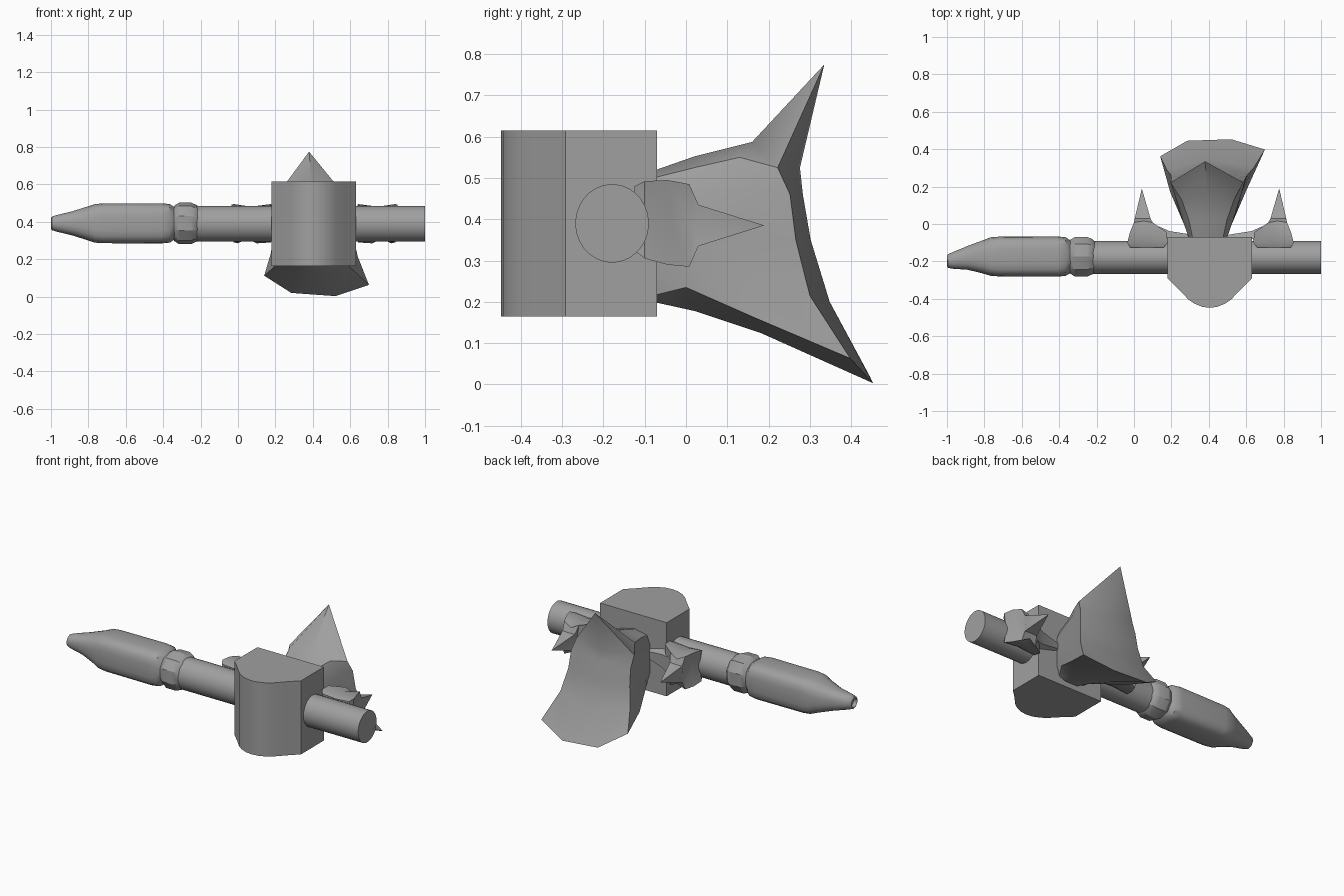
import bpy, bmesh, math

if "Cube" in bpy.data.objects:
    bpy.data.objects.remove(bpy.data.objects["Cube"])

grey = bpy.data.materials.new("stone grey")
grey.diffuse_color = (0.35, 0.35, 0.35, 1)
grey.use_nodes = True
grey.node_tree.nodes["Principled BSDF"].inputs["Base Color"].default_value = grey.diffuse_color


def finish(bm, name, angle):
    bmesh.ops.remove_doubles(bm, verts=bm.verts, dist=0.0005)
    bmesh.ops.recalc_face_normals(bm, faces=bm.faces)
    me = bpy.data.meshes.new(name)
    bm.to_mesh(me)
    bm.free()
    me.materials.append(grey)
    ob = bpy.data.objects.new(name, me)
    bpy.context.collection.objects.link(ob)
    bpy.ops.object.select_all(action='DESELECT')
    ob.select_set(True)
    bpy.context.view_layer.objects.active = ob
    if angle:
        bpy.ops.object.shade_smooth_by_angle(angle=math.radians(angle))
    return ob


def skin(bm, rings, cap_start=True, cap_end=True):
    """Bridge rings of equal point count into a tube."""
    vs = [[bm.verts.new(p) for p in r] for r in rings]
    n = len(rings[0])
    for a, b in zip(vs, vs[1:]):
        for i in range(n):
            j = (i + 1) % n
            bm.faces.new((a[i], a[j], b[j], b[i]))
    if cap_start:
        bm.faces.new(vs[0])
    if cap_end:
        bm.faces.new(vs[-1])
    return vs


def x_ring(x, cy, cz, ry, rz, sides, power=1.0):
    """Superellipse ring across the x axis; lower power is squarer."""
    pts = []
    for i in range(sides):
        a = 2 * math.pi * (i + 0.5) / sides
        c, s = math.cos(a), math.sin(a)
        pts.append((x, cy + ry * math.copysign(abs(c) ** power, c),
                    cz + rz * math.copysign(abs(s) ** power, s)))
    return pts


# Shaft
bm = bmesh.new()
skin(bm, [x_ring(x, -0.179, 0.39, 0.089, 0.095, 32) for x in (-0.22, 1.0)])
finish(bm, "shaft", 35)

# Grip: squarish, tapering to a hollow tip
bm = bmesh.new()
grip = [(-0.33, -0.175, 0.085, 1), (-0.35, -0.175, 0.094, 0.8),
        (-0.365, -0.174, 0.104, 0.6), (-0.41, -0.174, 0.108, 0.55),
        (-0.72, -0.174, 0.107, 0.55), (-0.765, -0.174, 0.104, 0.6),
        (-0.81, -0.176, 0.089, 0.7), (-0.89, -0.181, 0.064, 0.8),
        (-0.965, -0.194, 0.046, 0.9), (-0.995, -0.198, 0.037, 1),
        (-1.0, -0.198, 0.028, 1), (-0.98, -0.198, 0.019, 1)]
skin(bm, [x_ring(x, y, 0.392, r, r, 20, p) for x, y, r, p in grip])
finish(bm, "grip", 40)

# Collar: faceted ring between grip and shaft
bm = bmesh.new()
collar = [(-0.355, 0.075), (-0.34, 0.095), (-0.315, 0.111),
          (-0.25, 0.111), (-0.22, 0.097), (-0.205, 0.08)]
skin(bm, [x_ring(x, -0.175, 0.392, r, r, 10, 0.9) for x, r in collar])
finish(bm, "collar", 25)

# Head block: flat back, rounded front
half = [(0.225, -0.07), (0.225, -0.292), (0.165, -0.35), (0.115, -0.403),
        (0.08, -0.427), (0.04, -0.443)]
outline = ([(0.405 + x, y) for x, y in half] + [(0.405, -0.448)]
           + [(0.405 - x, y) for x, y in reversed(half)])
bm = bmesh.new()
skin(bm, [[(x, y, z) for x, y in outline] for z in (0.165, 0.615)])
finish(bm, "head_block", 32)

# Flared blade behind the block
CX = 0.395


def blade_ring(hw, top, sides, bottom):
    """Top point, five points down one side, two below, five up the other."""
    right = [(CX + hw * w, y, z) for w, y, z in sides]
    left = [(CX - hw * w, y, z) for w, y, z in reversed(sides)]
    by, bz = bottom
    return ([(CX, *top)] + right + [(CX + hw * 0.4, by, bz),
            (CX - hw * 0.4, by, bz)] + left)


neck = blade_ring(0.1, (-0.08, 0.517),
                  [(0.8, -0.08, 0.5), (1, -0.08, 0.45), (1, -0.08, 0.37),
                   (1, -0.08, 0.28), (0.8, -0.08, 0.215)], (-0.08, 0.2))
throat = blade_ring(0.135, (0.02, 0.552),
                    [(0.75, 0.02, 0.525), (1, 0.02, 0.46), (1, 0.02, 0.37),
                     (1, 0.02, 0.29), (0.95, 0.0, 0.235)], (0.02, 0.178))
flare = blade_ring(0.175, (0.16, 0.587),
                   [(0.8, 0.13, 0.55), (1, 0.15, 0.47), (1, 0.16, 0.36),
                    (1.05, 0.16, 0.25), (1.15, 0.17, 0.16)], (0.18, 0.125))
rim = [(0.38, 0.335, 0.775),
       (0.585, 0.222, 0.525), (0.60, 0.252, 0.46), (0.61, 0.266, 0.35),
       (0.64, 0.30, 0.215), (0.70, 0.398, 0.063),
       (0.52, 0.453, 0.003), (0.285, 0.445, 0.02),
       (0.14, 0.362, 0.112), (0.175, 0.29, 0.23), (0.195, 0.265, 0.35),
       (0.20, 0.25, 0.45), (0.195, 0.222, 0.525)]
bm = bmesh.new()
r = skin(bm, [neck, throat, flare, rim], cap_end=False)[-1]
# Back face runs over a raised middle line from spike to lower edge
mid = [bm.verts.new(p) for p in ((0.385, 0.276, 0.525), (0.39, 0.283, 0.46),
                                 (0.40, 0.302, 0.35), (0.405, 0.348, 0.20))]
for side in ([r[i] for i in (1, 2, 3, 4, 5)], [r[i] for i in (12, 11, 10, 9, 8)]):
    bm.faces.new((r[0], side[0], mid[0]))
    for i in range(3):
        bm.faces.new((side[i], side[i + 1], mid[i + 1], mid[i]))
bm.faces.new((r[4], r[5], r[6], mid[3]))
bm.faces.new((r[9], r[8], r[7], mid[3]))
bm.faces.new((r[6], r[7], mid[3]))
finish(bm, "flared_blade", 32)


# Thorned clasps on the shaft, one each side of the block
def clasp_ring(y, x0, x1, z0, z1, pinch, bow=0.0):
    """Eight points: four corners with pinched edge middles."""
    cx, cz = (x0 + x1) / 2, (z0 + z1) / 2
    px, pz = (x1 - x0) / 2 * pinch, (z1 - z0) / 2 * pinch
    return [(x0, y, z0), (cx, y + bow, cz - pz), (x1, y, z0), (cx + px, y + bow, cz),
            (x1, y, z1), (cx, y + bow, cz + pz), (x0, y, z1), (cx - px, y + bow, cz)]


for name, sign in (("inner_clasp", 1), ("outer_clasp", -1)):
    bm = bmesh.new()
    skin(bm, [clasp_ring(-0.125, -0.02, 0.16, 0.325, 0.48, 0.9),
              clasp_ring(-0.10, -0.036, 0.18, 0.305, 0.492, 0.88),
              clasp_ring(-0.045, -0.022, 0.175, 0.29, 0.495, 0.85, 0.01),
              clasp_ring(0.008, 0.0, 0.10, 0.285, 0.485, 0.75, 0.008),
              clasp_ring(0.03, 0.004, 0.088, 0.335, 0.435, 0.95),
              clasp_ring(0.188, 0.0415, 0.0425, 0.3845, 0.3855, 1)])
    # Thin root running along the block to the blade
    skin(bm, [[(0.13, -0.09, 0.31), (0.13, -0.09, 0.47),
               (0.13, -0.012, 0.44), (0.13, -0.012, 0.34)],
              [(0.19, -0.08, 0.33), (0.19, -0.08, 0.46),
               (0.19, -0.038, 0.43), (0.19, -0.038, 0.35)],
              [(0.33, -0.075, 0.37), (0.33, -0.075, 0.42),
               (0.33, -0.06, 0.41), (0.33, -0.06, 0.38)]])
    if sign < 0:
        for v in bm.verts:
            v.co.x = 0.818 - v.co.x
    finish(bm, name, 35)
